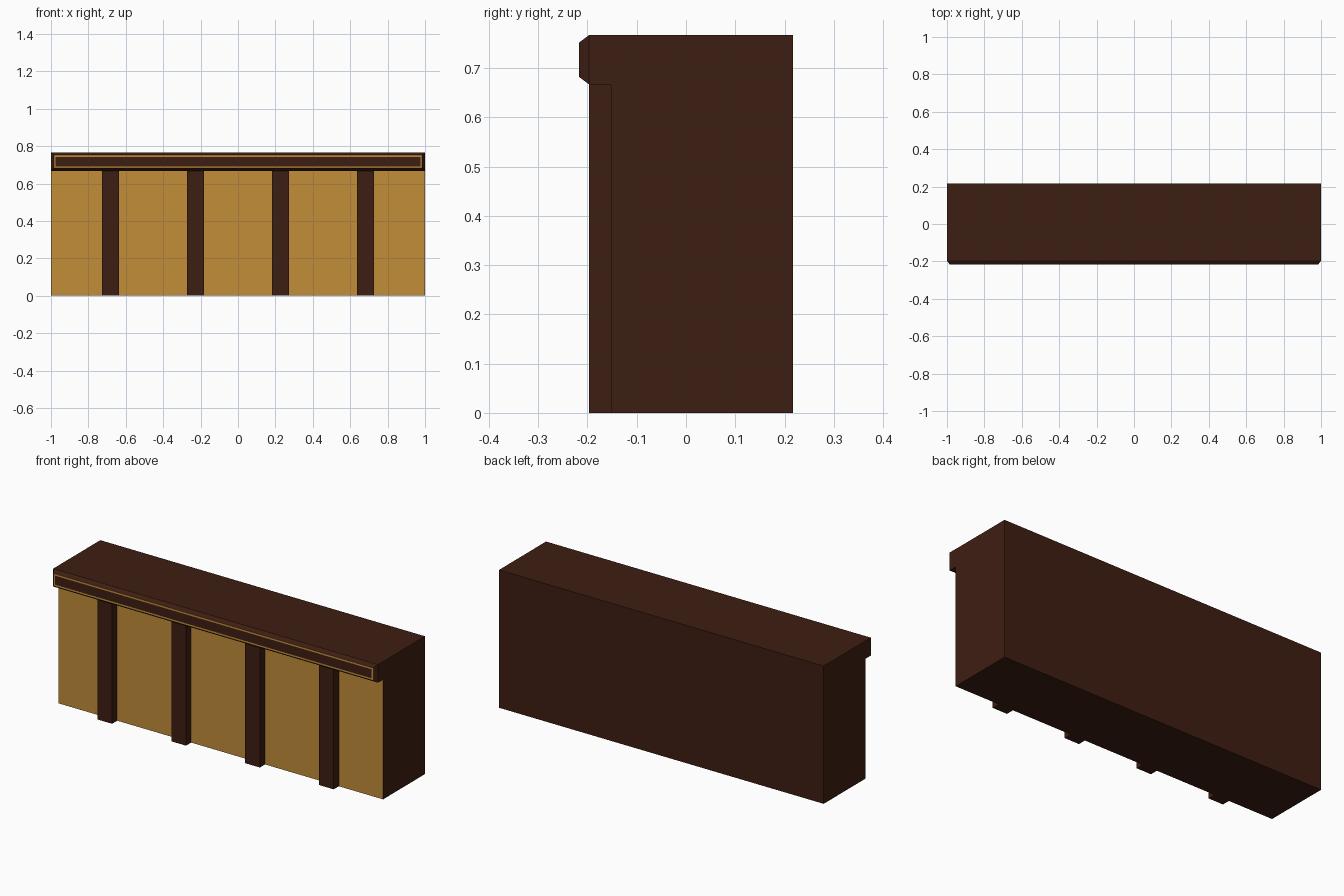
import bpy, bmesh

if "Cube" in bpy.data.objects:
    bpy.data.objects.remove(bpy.data.objects["Cube"])

W, BACK, PANEL, FRONT = 1.0, 0.217, -0.152, -0.197   # half width and depths (y)
TOP, LEDGE = 0.767, 0.667                            # top and underside of the ledge


def material(name, rgb):
    m = bpy.data.materials.new(name)
    m.diffuse_color = (*rgb, 1)
    m.use_nodes = True
    m.node_tree.nodes["Principled BSDF"].inputs["Base Color"].default_value = m.diffuse_color
    return m


wood = material("dark_wood", (0.048, 0.013, 0.006))
gold = material("gold", (0.54, 0.266, 0.04))


def finish(bm, name, mats):
    bmesh.ops.recalc_face_normals(bm, faces=bm.faces)
    me = bpy.data.meshes.new(name)
    bm.to_mesh(me)
    bm.free()
    for m in mats:
        me.materials.append(m)
    ob = bpy.data.objects.new(name, me)
    bpy.context.collection.objects.link(ob)
    return ob


# Counter body: side profile with overhanging ledge, extruded along x
profile = [(PANEL, 0), (BACK, 0), (BACK, TOP), (FRONT, TOP), (FRONT, LEDGE), (PANEL, LEDGE)]
bm = bmesh.new()
side = bm.faces.new([bm.verts.new((-W, y, z)) for y, z in profile])
ext = bmesh.ops.extrude_face_region(bm, geom=[side])
bmesh.ops.translate(bm, vec=(2 * W, 0, 0),
                    verts=[v for v in ext["geom"] if isinstance(v, bmesh.types.BMVert)])
bmesh.ops.recalc_face_normals(bm, faces=bm.faces)
bm.normal_update()
forward = [f for f in bm.faces if f.normal.y < -0.9]
panel = min(forward, key=lambda f: f.calc_center_median().z)
fascia = max(forward, key=lambda f: f.calc_center_median().z)
panel.material_index = 1

# Bevelled fascia with a thin gold outline
bmesh.ops.inset_individual(bm, faces=[fascia], thickness=0.015, depth=0.02, use_even_offset=True)
bm.normal_update()
ring = bmesh.ops.inset_individual(bm, faces=[fascia], thickness=0.01, use_even_offset=True)
for f in ring["faces"]:
    if f != fascia:
        f.material_index = 1
finish(bm, "counter_body", [wood, gold])

# Four upright posts under the ledge
for i in range(4):
    bm = bmesh.new()
    bmesh.ops.create_cube(bm, size=1)
    bmesh.ops.scale(bm, vec=(0.09, PANEL - FRONT, LEDGE), verts=bm.verts)
    bmesh.ops.translate(bm, vec=((i - 1.5) * 0.455, (PANEL + FRONT) / 2, LEDGE / 2), verts=bm.verts)
    finish(bm, f"post_{i + 1}", [wood])
